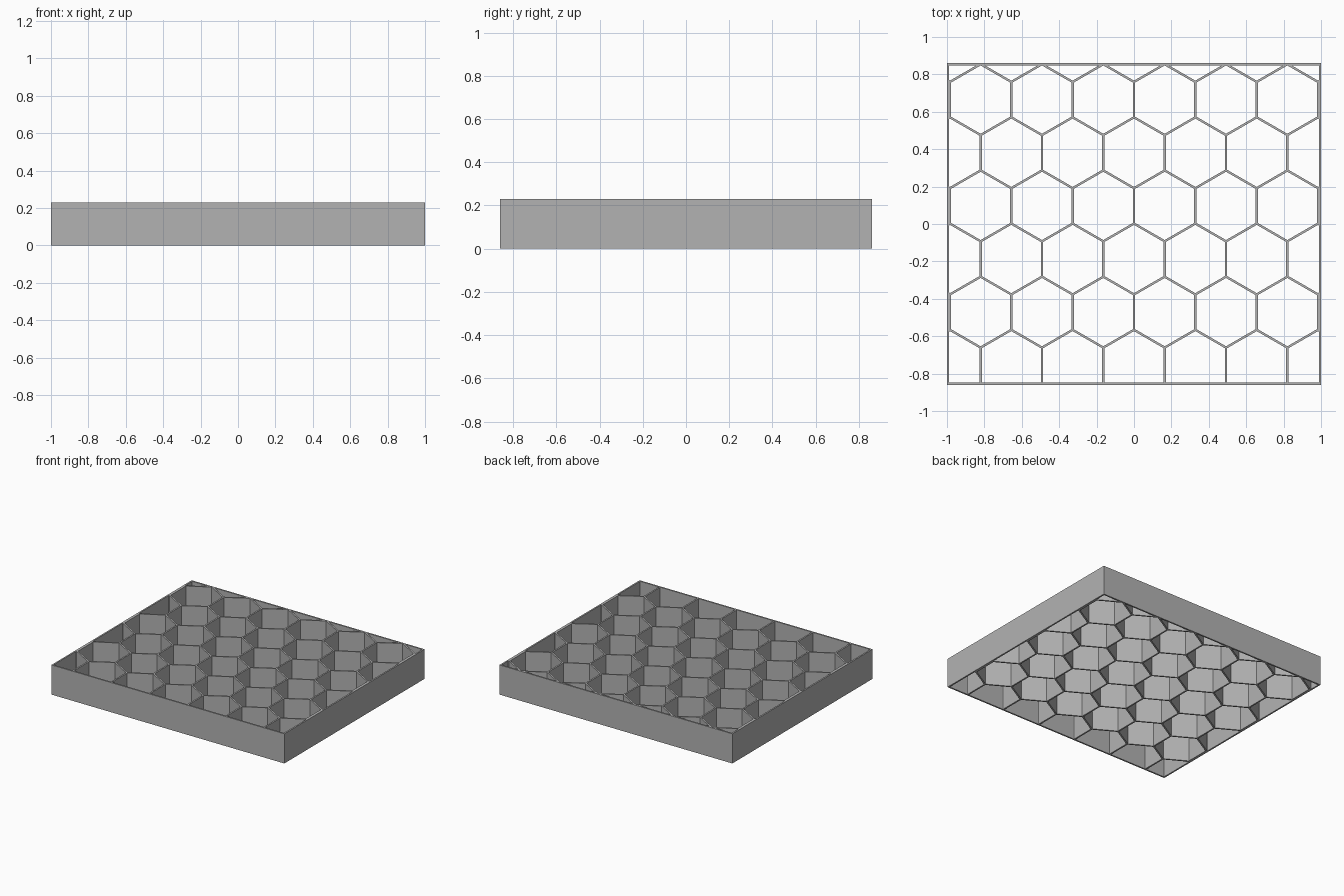
import bpy, bmesh
from math import sin, cos, pi, sqrt
from mathutils import Vector

if "Cube" in bpy.data.objects:
    bpy.data.objects.remove(bpy.data.objects["Cube"])

HALF_X, HALF_Y, HEIGHT = 1.0, 0.86, 0.23
WALL = 0.012                      # cell wall and frame thickness
PITCH = 0.328                     # distance between cell centres
ROW = PITCH * sqrt(3) / 2         # distance between cell rows
TOP_ROW = 0.665                   # centre of the first full row

grey = bpy.data.materials.new("grey")
grey.use_nodes = True
colour = (0.45, 0.45, 0.45, 1)
grey.diffuse_color = colour
grey.node_tree.nodes["Principled BSDF"].inputs["Base Color"].default_value = colour


def make_object(name, bm):
    bmesh.ops.recalc_face_normals(bm, faces=bm.faces)
    mesh = bpy.data.meshes.new(name)
    bm.to_mesh(mesh)
    bm.free()
    mesh.materials.append(grey)
    obj = bpy.data.objects.new(name, mesh)
    bpy.context.collection.objects.link(obj)
    return obj


# Solid slab that becomes the frame and the cell walls
bm = bmesh.new()
bmesh.ops.create_cube(bm, size=1)
bmesh.ops.scale(bm, vec=(2 * HALF_X, 2 * HALF_Y, HEIGHT), verts=bm.verts)
bmesh.ops.translate(bm, vec=(0, 0, HEIGHT / 2), verts=bm.verts)
panel = make_object("honeycomb_panel", bm)

# Pointed-top hexagonal openings in staggered rows
bm = bmesh.new()
radius = (PITCH - WALL) / sqrt(3)
for row in range(-1, 6):
    cy = TOP_ROW - row * ROW
    shift = PITCH / 2 if row % 2 == 0 else 0
    for col in range(-4, 4):
        cx = col * PITCH + shift
        if abs(cx) < HALF_X:
            bm.faces.new([bm.verts.new((cx + radius * sin(k * pi / 3),
                                        cy + radius * cos(k * pi / 3), -0.1))
                          for k in range(6)])

# Trim the openings to the inside of the frame
for axis, half in ((Vector((1, 0, 0)), HALF_X), (Vector((0, 1, 0)), HALF_Y)):
    for side in (axis, -axis):
        bmesh.ops.bisect_plane(bm, geom=bm.verts[:] + bm.edges[:] + bm.faces[:],
                               plane_co=side * (half - WALL), plane_no=side,
                               clear_outer=True)

# Raise the openings into prisms and cut them through the slab
raised = bmesh.ops.extrude_face_region(bm, geom=bm.faces[:], use_keep_orig=True)
bmesh.ops.translate(bm, vec=(0, 0, HEIGHT + 0.2),
                    verts=[v for v in raised["geom"] if isinstance(v, bmesh.types.BMVert)])
cutter = make_object("cell_cutter", bm)
cutter.hide_render = True

cut = panel.modifiers.new("cells", "BOOLEAN")
cut.operation = "DIFFERENCE"
cut.solver = "EXACT"
cut.object = cutter
bpy.context.view_layer.objects.active = panel
bpy.ops.object.modifier_apply(modifier=cut.name)
bpy.data.objects.remove(cutter)
